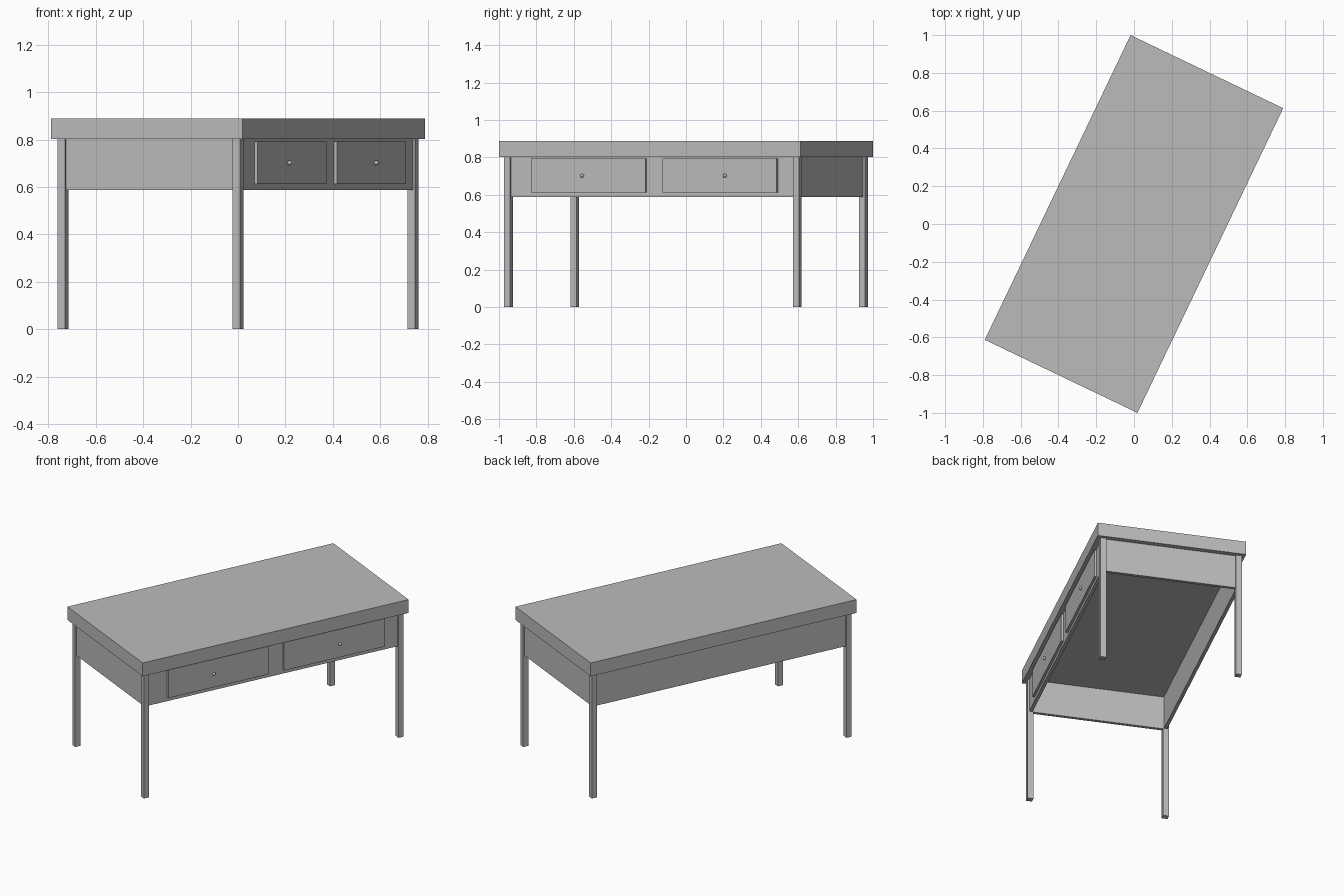
import bpy
import bmesh
import math
from mathutils import Matrix, Vector

cube = bpy.data.objects.get("Cube")
if cube:
    bpy.data.objects.remove(cube, do_unlink=True)

# Single plain grey finish
grey = bpy.data.materials.new("plain_grey")
grey.use_nodes = True
colour = (0.5, 0.5, 0.5, 1.0)
grey.diffuse_color = colour
grey.node_tree.nodes["Principled BSDF"].inputs["Base Color"].default_value = colour

# The desk stands turned about the vertical axis
TURN = Matrix.Rotation(math.radians(64.43), 4, "Z")


def finish(name, bm, centre):
    mesh = bpy.data.meshes.new(name)
    bm.to_mesh(mesh)
    bm.free()
    mesh.materials.append(grey)
    obj = bpy.data.objects.new(name, mesh)
    bpy.context.collection.objects.link(obj)
    obj.matrix_world = TURN @ Matrix.Translation(centre)
    return obj


def box(name, x, y, z):
    """Box from (low, high) ranges in the desk's own frame, drawers on -y."""
    bm = bmesh.new()
    size = Vector([r[1] - r[0] for r in (x, y, z)])
    bmesh.ops.create_cube(bm, size=1, matrix=Matrix.Diagonal(size).to_4x4())
    return finish(name, bm, Vector([sum(r) / 2 for r in (x, y, z)]))


def span(a, b):
    return (min(a, b), max(a, b))


HALF_L, HALF_W = 0.894, 0.448
UNDER, TOP, APRON_LOW = 0.803, 0.889, 0.588
LEG, OVERHANG, INSET, BOARD = 0.035, 0.021, 0.01, 0.02
leg_x, leg_y = HALF_L - OVERHANG, HALF_W - OVERHANG
apron_x, apron_y = leg_x - INSET, leg_y - INSET

# Table top
box("table_top", (-HALF_L, HALF_L), (-HALF_W, HALF_W), (UNDER, TOP))

# Legs
for sy, depth in ((-1, "front"), (1, "back")):
    for sx, side in ((-1, "right"), (1, "left")):
        box(f"{depth}_{side}_leg", span(sx * leg_x, sx * (leg_x - LEG)),
            span(sy * leg_y, sy * (leg_y - LEG)), (0, UNDER))

# Apron boards, set slightly behind the leg faces
for s, long_name, end_name in ((-1, "front", "right"), (1, "back", "left")):
    box(f"{long_name}_apron", (-apron_x, apron_x),
        span(s * apron_y, s * (apron_y - BOARD)), (APRON_LOW, UNDER))
    box(f"{end_name}_apron", span(s * apron_x, s * (apron_x - BOARD)),
        (-apron_y + BOARD, apron_y - BOARD), (APRON_LOW, UNDER))

# Drawer fronts with small round knobs
MIDDLE, GAP, WIDTH, FACE = 0.016, 0.051, 0.677, -0.431
for s, side in ((-1, "right"), (1, "left")):
    box(f"{side}_drawer_front",
        span(MIDDLE + s * GAP, MIDDLE + s * (GAP + WIDTH)),
        (FACE, -apron_y + 0.005), (0.613, 0.793))
    bm = bmesh.new()
    bmesh.ops.create_uvsphere(bm, u_segments=16, v_segments=10, radius=0.01)
    for face in bm.faces:
        face.smooth = True
    finish(f"{side}_drawer_knob", bm, Vector((MIDDLE + s * 0.423, FACE - 0.006, 0.702)))
